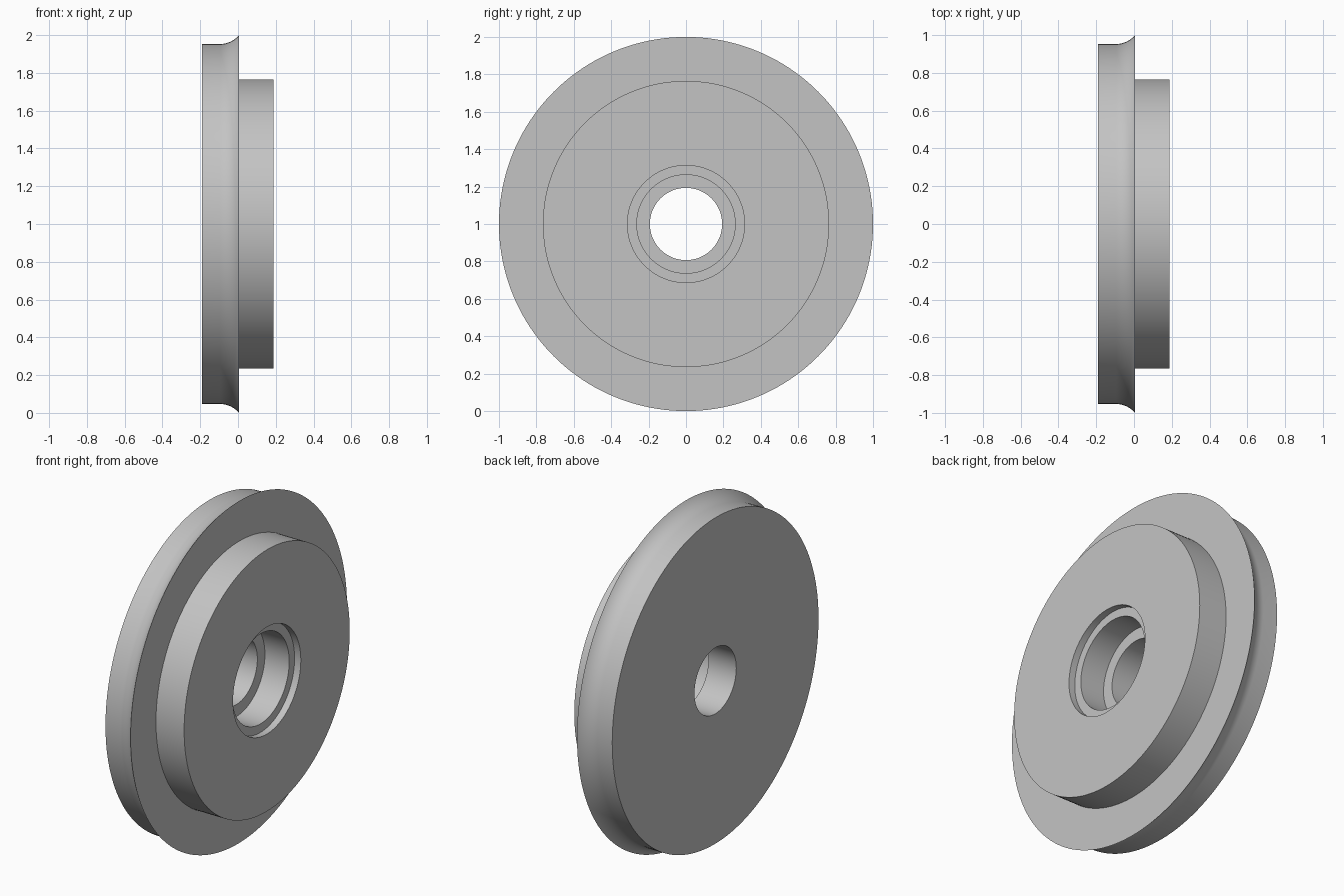
import bpy
import bmesh
from math import sin, cos, asin, pi, radians

cube = bpy.data.objects.get("Cube")
if cube:
    bpy.data.objects.remove(cube, do_unlink=True)

# Plain grey metal
metal = bpy.data.materials.new("plain_grey")
metal.use_nodes = True
grey = (0.55, 0.55, 0.55, 1)
metal.diffuse_color = grey
metal.node_tree.nodes["Principled BSDF"].inputs["Base Color"].default_value = grey

SEGMENTS = 160
BACK, FLANGE, FACE = -0.19, 0.005, 0.187
TREAD_R, FLANGE_R = 0.953, 1.0


def fillet(run, rise, steps=14):
    """Concave arc, tangent to the tread, climbing to the flange lip."""
    radius = (run * run + rise * rise) / (2 * rise)
    sweep = asin(run / radius)
    return [(FLANGE - run + radius * sin(sweep * i / steps),
             TREAD_R + radius * (1 - cos(sweep * i / steps)))
            for i in range(steps + 1)]


# Closed section: (position along the axle, radius)
section = [(BACK, 0.193), (BACK, TREAD_R)]
section += fillet(0.1, FLANGE_R - TREAD_R)
section += [
    (FLANGE, 0.765), (FACE, 0.765),      # hub
    (FACE, 0.313), (FACE - 0.04, 0.313),  # shallow recess
    (FACE - 0.04, 0.263), (-0.01, 0.263),  # bearing seat
    (-0.01, 0.193),                      # through bore
]

# Revolve the section about the axle
bm = bmesh.new()
rings = []
for s in range(SEGMENTS):
    a = 2 * pi * s / SEGMENTS
    rings.append([bm.verts.new((x, r * sin(a), 1 + r * cos(a))) for x, r in section])
count = len(section)
for s in range(SEGMENTS):
    here, there = rings[s], rings[(s + 1) % SEGMENTS]
    for i in range(count):
        j = (i + 1) % count
        bm.faces.new((here[i], here[j], there[j], there[i]))
bmesh.ops.recalc_face_normals(bm, faces=bm.faces)
mesh = bpy.data.meshes.new("flanged_wheel")
bm.to_mesh(mesh)
bm.free()
mesh.materials.append(metal)

wheel = bpy.data.objects.new("flanged_wheel", mesh)
bpy.context.collection.objects.link(wheel)
bpy.ops.object.select_all(action="DESELECT")
wheel.select_set(True)
bpy.context.view_layer.objects.active = wheel
bpy.ops.object.shade_smooth_by_angle(angle=radians(30))
